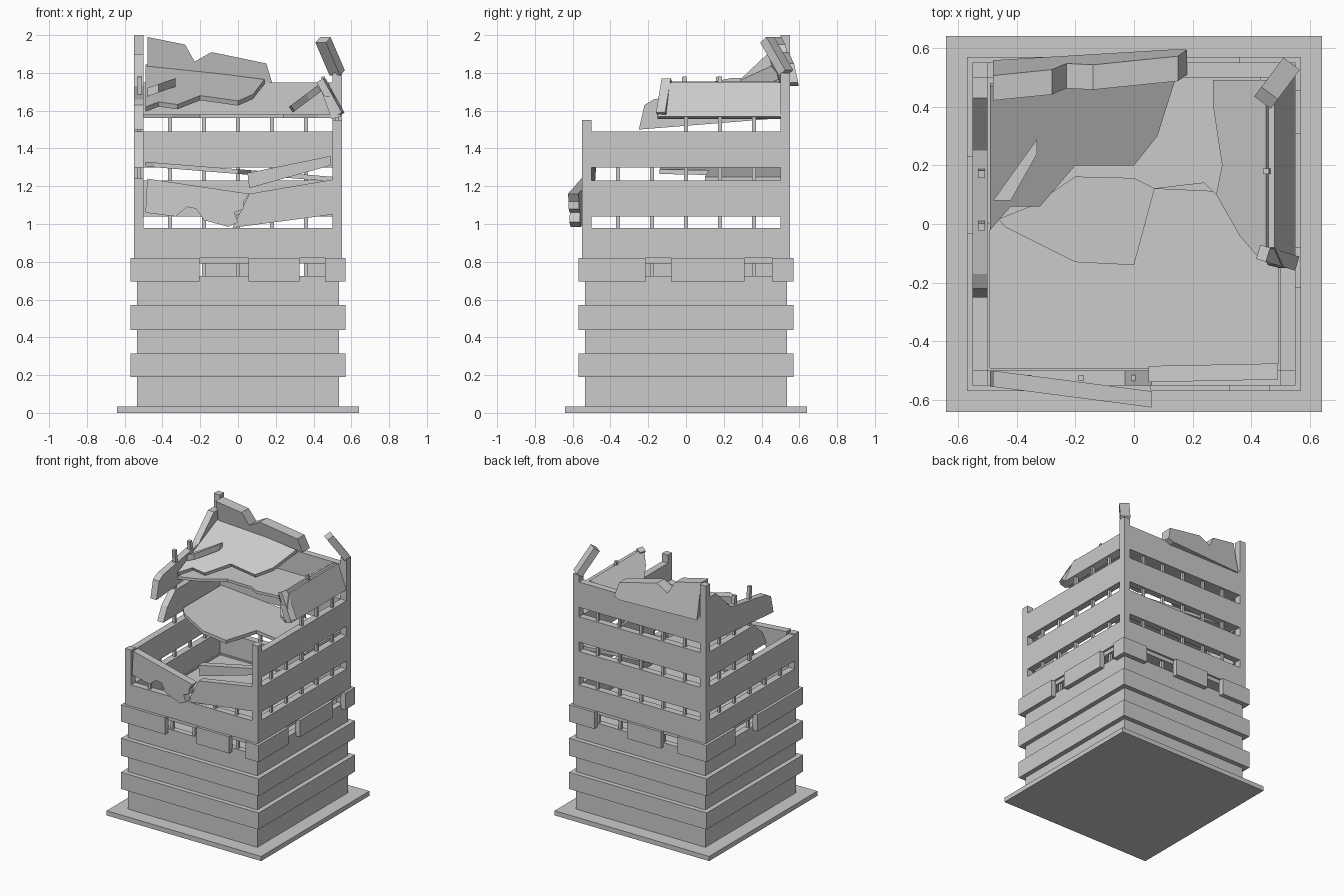
import bpy, bmesh
from mathutils import Matrix, Vector
from math import pi

old = bpy.data.objects.get("Cube")
if old:
    bpy.data.objects.remove(old, do_unlink=True)

GREY = (0.6, 0.6, 0.6, 1)
concrete = bpy.data.materials.new("concrete_grey")
concrete.use_nodes = True
concrete.diffuse_color = GREY
concrete.node_tree.nodes["Principled BSDF"].inputs["Base Color"].default_value = GREY


def finish(name, bm):
    bmesh.ops.recalc_face_normals(bm, faces=bm.faces)
    mesh = bpy.data.meshes.new(name)
    bm.to_mesh(mesh)
    bm.free()
    mesh.materials.append(concrete)
    obj = bpy.data.objects.new(name, mesh)
    bpy.context.collection.objects.link(obj)
    return obj


def add_box(bm, lo, hi, side=0):
    """Box between two corners, turned to a side: 0 front, 1 right, 2 back, 3 left."""
    lo, hi = Vector(lo), Vector(hi)
    mat = (Matrix.Rotation(side * pi / 2, 4, "Z") @ Matrix.Translation((lo + hi) / 2)
           @ Matrix.Diagonal((*(hi - lo), 1)))
    bmesh.ops.create_cube(bm, size=1, matrix=mat)


def block(name, half, z0, z1):
    bm = bmesh.new()
    add_box(bm, (-half, -half, z0), (half, half, z1))
    return finish(name, bm)


def plate(name, outline, place, offset):
    """Flat outline placed in space by a rule and thickened along an offset."""
    bm = bmesh.new()
    face = bm.faces.new([bm.verts.new(place(a, b)) for a, b in outline])
    new = bmesh.ops.extrude_face_region(bm, geom=[face])["geom"]
    bmesh.ops.translate(bm, vec=offset, verts=[v for v in new if isinstance(v, bmesh.types.BMVert)])
    return finish(name, bm)


def beam(name, p0, p1, width, depth):
    p0, p1 = Vector(p0), Vector(p1)
    d = p1 - p0
    bm = bmesh.new()
    mat = (Matrix.Translation((p0 + p1) / 2) @ d.to_track_quat("Z", "Y").to_matrix().to_4x4()
           @ Matrix.Diagonal((width, depth, d.length, 1)))
    bmesh.ops.create_cube(bm, size=1, matrix=mat)
    return finish(name, bm)


# Plinth and solid lower storeys with projecting ledges
block("plinth", 0.64, 0, 0.035)
block("lower_core", 0.535, 0.035, 0.7)
block("lower_ledge", 0.57, 0.19, 0.315)
block("middle_ledge", 0.57, 0.44, 0.57)
block("main_floor", 0.52, 0.79, 0.81)

MULLIONS = [0.18 * i for i in range(-2, 3)]
OUT, INN = 0.55, 0.5

# Broken upper ledge: solid runs between gaps on each side
gaps = [[(-.205, .055), (.325, .46)], [(-.215, -.08), (.31, .455)],
        [(-.36, -.09), (.19, .33)], [(-.23, .03)]]
bm = bmesh.new()
for side, cuts in enumerate(gaps):
    edges = [-.57] + [e for cut in cuts for e in cut] + [.57]
    for a, b in zip(edges[::2], edges[1::2]):
        add_box(bm, (a, -.57, .695), (b, -.53, .82), side)
finish("broken_upper_ledge", bm)

# Window storey behind the broken ledge
bm = bmesh.new()
for side in range(4):
    add_box(bm, (-.535, -.535, .69), (.535, -.49, .725), side)
    add_box(bm, (-.535, -.535, .79), (.535, -.49, .82), side)
    add_box(bm, (-.535, -.535, .72), (-.48, -.48, .8), side)
    for u in MULLIONS:
        add_box(bm, (u - .01, -.525, .72), (u + .01, -.505, .8), side)
finish("ledge_windows", bm)

# Wall bands that survive whole on each side
bands = {"sill": (.82, .98), "low": (1.04, 1.23), "mid": (1.3, 1.49), "top": (1.56, 1.75)}
whole = [["sill"], ["sill", "low", "mid"], ["sill", "low", "mid", "top"], ["sill", "low"]]
for side, where in enumerate(["front", "right", "back", "left"]):
    bm = bmesh.new()
    for key in whole[side]:
        z0, z1 = bands[key]
        add_box(bm, (-INN, -OUT, z0), (INN, -INN, z1), side)
    finish(where + "_wall_bands", bm)

# Corner columns, each snapped at its own height
for name, x, y, top in [("front_right", 1, -1, 1.55), ("front_left", -1, -1, 1.24),
                        ("back_right", 1, 1, 1.8), ("back_left", -1, 1, 2.0)]:
    bm = bmesh.new()
    cx, cy, h = x * .525, y * .525, .025
    add_box(bm, (cx - h, cy - h, .82), (cx + h, cy + h, top))
    finish(name + "_column", bm)

# Window mullions: side index, window bottom and top, lowest and highest position
bm = bmesh.new()
runs = [(s, .98, 1.04, -.4, .4) for s in range(4)]
runs += [(1, 1.23, 1.3, -.4, .4), (2, 1.23, 1.3, -.4, .4), (3, 1.23, 1.3, -.4, .05)]
runs += [(1, 1.49, 1.56, -.05, .4), (2, 1.49, 1.56, -.4, .4), (3, 1.49, 1.56, -.4, .05)]
for side, z0, z1, low, high in runs:
    for u in MULLIONS:
        if low < u < high:
            add_box(bm, (u - .01, -.535, z0 - .01), (u + .01, -.515, z1 + .01), side)
finish("mullions", bm)

# Left wall: broken middle band and drooping top band
plate("left_middle_band", [(.5, 1.3), (.5, 1.49), (-.02, 1.49), (-.12, 1.4), (-.17, 1.3)],
      lambda y, z: (-OUT, y, z), (.05, 0, 0))
plate("left_top_band", [(.5, 1.56), (.5, 1.9), (.43, 1.9), (.25, 1.73), (-.17, 1.66), (-.22, 1.63),
                        (-.25, 1.5)], lambda y, z: (-OUT, y, z), (.05, 0, 0))
for i, y in enumerate((0, .18)):
    beam(f"left_stub_{i}", (-.52, y, 1.66), (-.52, y - .01, 1.78), .025, .025)

# Right wall: top band leaning inward
plate("right_top_band", [(-.15, 1.57), (-.14, 1.68), (-.08, 1.75), (.5, 1.75), (.5, 1.57)],
      lambda y, z: (OUT - (z - 1.56) * .37, y, z), (-.05, 0, -.015))
beam("right_stub", (.46, .18, 1.72), (.45, .18, 1.78), .02, .02)
beam("right_band_end", (.54, -.13, 1.58), (.44, -.1, 1.76), .05, .04)

# Broken floors
plate("upper_floor", [(-.5, .5), (.5, .5), (.5, -.15), (.42, -.1), (.28, .1), (.24, .14), (.07, .12),
                      (0, .155), (-.2, .16), (-.35, .06), (-.5, 0)],
      lambda x, y: (x, y, 1.58), (0, 0, -.02))
plate("sagging_floor", [(-.49, .5), (.5, .5), (.5, .1), (.07, .12), (0, -.14), (-.2, -.13), (-.44, -.01),
                        (-.49, .05)], lambda x, y: (x, y, 1.29 - .08 * x), (0, 0, -.025))
plate("tilted_floor_piece", [(.27, .49), (.45, .49), (.45, -.11), (.42, -.11), (.36, -.04), (.28, .1),
                             (.3, .2), (.27, .4)],
      lambda x, y: (x, y, 1.62 + .75 * (x - .27)), (.02, 0, -.03))

# Collapsed roof slab and the parapet leaning over it
plate("roof_slab", [(-.49, .47), (.14, .49), (.08, .3), (0, .2), (-.2, .2), (-.32, .06), (-.42, .06),
                    (-.49, -.02)],
      lambda x, y: (x, y, 1.83 - .14 * (x + .45) + .46 * (y - .45)), (0, .01, -.025))
plate("leaning_parapet", [(-.48, 2.0), (-.28, 1.96), (-.23, 1.87), (-.14, 1.92), (.15, 1.86), (.18, 1.76),
                          (.14, 1.74), (-.48, 1.74)],
      lambda x, z: (x, .5 + .06 * x - .2 * (z - 1.75), z - .01), (0, .085, 0))
plate("roof_shard", [(-.48, .08), (-.33, .29), (-.33, .24), (-.42, .08)],
      lambda x, y: (x, y, 1.72 + .35 * (x + .48)), (0, 0, -.045))
beam("fallen_post", (.525, .53, 1.8), (.45, .43, 1.975), .07, .05)

# Front wall: split low band, one half pushed outward, and a loose beam
plate("front_band_left", [(-.49, 1.06), (-.48, 1.24), (.06, 1.16), (.03, 1.12), (.03, 1.08), (-.02, 1.06),
                          (0, 1.01), (-.05, .985), (-.18, 1.02), (-.22, 1.08), (-.27, 1.09), (-.33, 1.04)],
      lambda x, z: (x, -.555 - .13 * (x + .48), z), (0, .055, 0))
plate("front_band_right", [(.06, 1.16), (.5, 1.235), (.5, 1.05), (-.03, .98), (0, 1.04), (.03, 1.1)],
      lambda x, z: (x, -OUT, z), (0, .05, 0))
plate("loose_front_beam", [(.05, 1.27), (.49, 1.36), (.49, 1.31), (.06, 1.19)],
      lambda x, z: (x, -.54 + .02 * x, z), (0, .055, 0))
